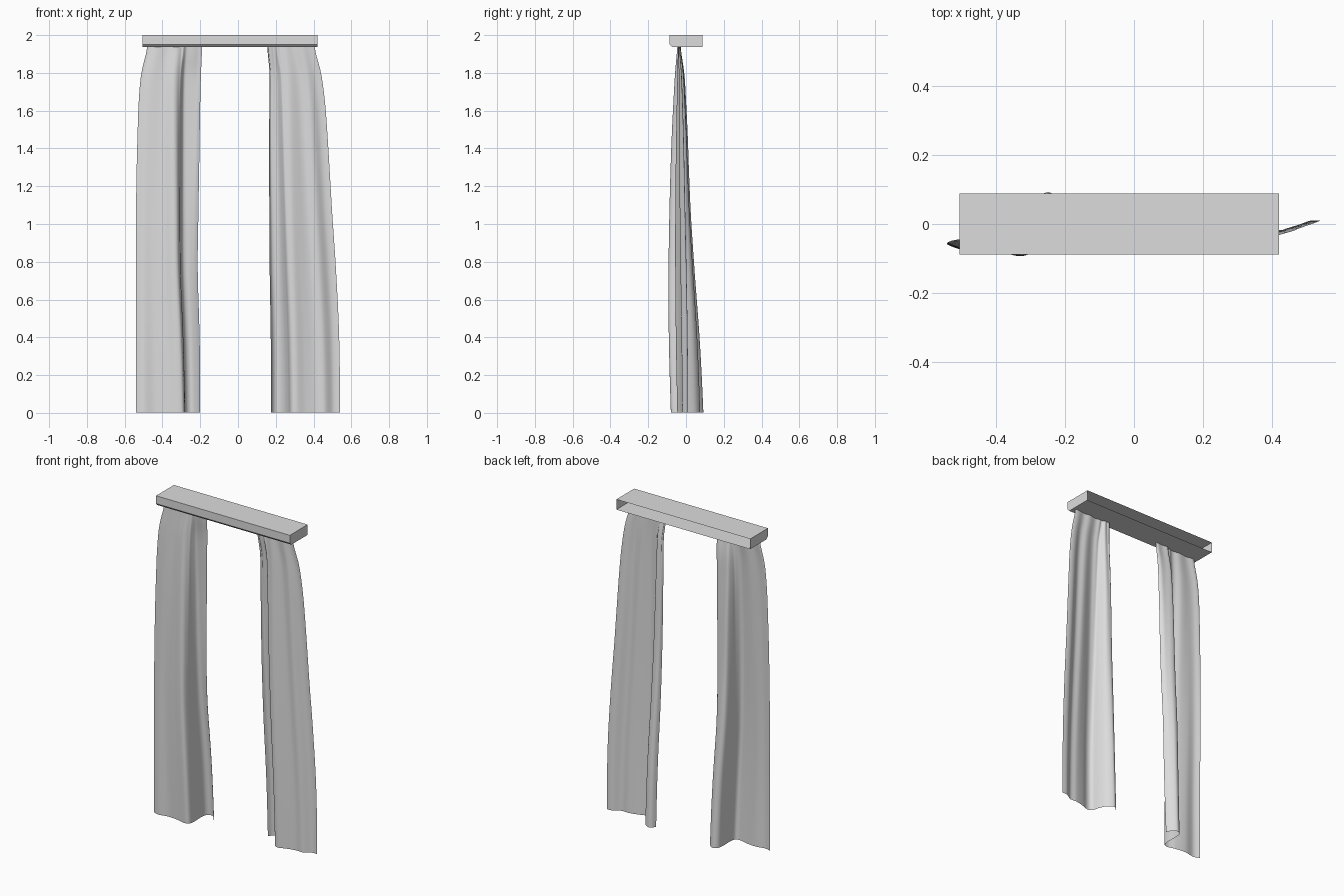
import bpy
import math

cube = bpy.data.objects.get("Cube")
if cube:
    bpy.data.objects.remove(cube, do_unlink=True)

grey = bpy.data.materials.new("light grey")
grey.use_nodes = True
colour = (0.72, 0.72, 0.72, 1)
grey.diffuse_color = colour
grey.node_tree.nodes["Principled BSDF"].inputs["Base Color"].default_value = colour


def make_object(name, verts, faces, smooth):
    mesh = bpy.data.meshes.new(name)
    mesh.from_pydata(verts, [], faces)
    mesh.materials.append(grey)
    mesh.polygons.foreach_set("use_smooth", [smooth] * len(faces))
    mesh.update()
    obj = bpy.data.objects.new(name, mesh)
    bpy.context.collection.objects.link(obj)
    return obj


def spline(points, t):
    """Smooth curve through evenly timed points, t from 0 to 1."""
    span = t * (len(points) - 1)
    i = min(int(span), len(points) - 2)
    f = span - i
    a, b, c, d = (points[max(0, min(len(points) - 1, i + k))] for k in (-1, 0, 1, 2))
    return [0.5 * (2 * q + (r - p) * f + (2 * p - 5 * q + 4 * r - s) * f * f
                   + (3 * q - p - 3 * r + s) * f ** 3) for p, q, r, s in zip(a, b, c, d)]


# Pelmet: a thin shell, open at the back, with a bevelled lower front edge
def pelmet(left, right):
    profile = [(0.088, 2), (-0.088, 2), (-0.088, 1.951), (-0.073, 1.936), (0.088, 1.936)]
    n = len(profile)
    verts = [(x, y, z) for x in (left, right) for y, z in profile]
    faces = [(i, i + 1, n + i + 1, n + i) for i in range(n - 1)]
    faces += [tuple(reversed(range(n))), tuple(range(n, 2 * n))]
    make_object("pelmet", verts, faces, False)


# Curtain: the hem path is gathered towards the top, where small pleats appear.
# shift slides the folds sideways with height, belly swells the middle forward
def curtain(name, hem, edges, gather, shift, belly, columns=96, rows=48):
    verts, faces = [], []
    for r in range(rows + 1):
        v = r / rows
        z = 0.003 + 1.937 * v
        # Keys are denser near the gathered top
        outer, inner = spline(edges, v * v)
        spread = spline(gather, v * v)[0]
        for c in range(columns + 1):
            t = c / columns
            u, y = spline(hem, t)
            u += (t - u) * 0.35 * v
            u += shift * v * u * (1 - u)
            pleat = 0.011 * math.sin(t * math.tau * 4.5) * v * v * (1.25 - v)
            swell = belly * u * math.sin(math.pi * v)
            verts.append((outer + (inner - outer) * u,
                          -0.04 + (y + 0.04) * spread + pleat - swell, z))
    w = columns + 1
    for r in range(rows):
        for c in range(columns):
            i = r * w + c
            faces.append((i, i + 1, i + w + 1, i + w))
    make_object(name, verts, faces, True)


pelmet(-0.505, 0.42)

gather = [(1,), (0.84,), (0.7,), (0.6,), (0.51,), (0.4,), (0.28,), (0.08,)]

# Each hem point is (fraction from outer to inner edge, y)
right_hem = [(0, -0.06), (0.12, -0.072), (0.3, -0.062), (0.5, -0.068), (0.65, -0.08),
             (0.74, -0.072), (0.765, -0.03), (0.76, 0.03), (0.78, 0.075),
             (0.86, 0.092), (0.95, 0.072), (1, 0.045)]
right_edges = [(-0.54, -0.2), (-0.541, -0.213), (-0.54, -0.21), (-0.537, -0.206),
               (-0.532, -0.203), (-0.526, -0.2), (-0.512, -0.196), (-0.48, -0.19)]
curtain("right_curtain", right_hem, right_edges, gather, -0.2, 0.03)

left_hem = [(0, 0.01), (0.1, 0.008), (0.22, -0.018), (0.35, -0.018), (0.5, -0.03),
            (0.63, -0.046), (0.71, -0.035), (0.75, 0.01), (0.81, 0.052),
            (0.9, 0.074), (0.96, 0.067), (1, 0.045)]
left_edges = [(0.54, 0.175), (0.52, 0.168), (0.5, 0.166), (0.486, 0.165),
              (0.474, 0.165), (0.461, 0.166), (0.44, 0.167), (0.405, 0.155)]
curtain("left_curtain", left_hem, left_edges, gather, 0.5, 0.02)
